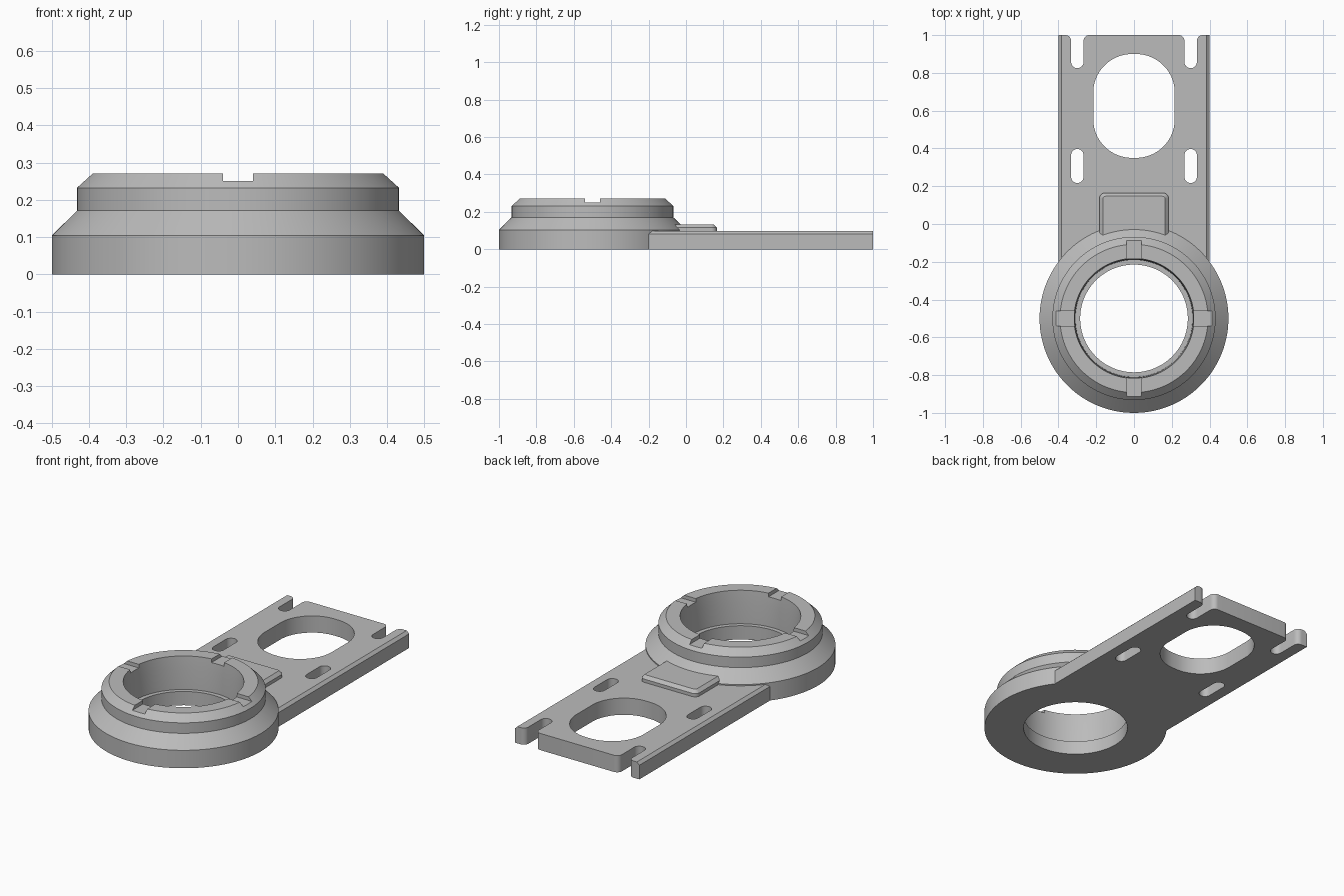
import bpy, bmesh, math

cube = bpy.data.objects.get("Cube")
if cube:
    bpy.data.objects.remove(cube, do_unlink=True)

grey = bpy.data.materials.new("light grey")
grey.use_nodes = True
colour = (0.5, 0.5, 0.5, 1)
grey.diffuse_color = colour
grey.node_tree.nodes["Principled BSDF"].inputs["Base Color"].default_value = colour

RING_Y = -0.5


def rounded(cx, cy, hx, hy, r, n=12):
    """Rounded rectangle outline; r = hx = hy gives a circle."""
    pts = []
    for k, (sx, sy) in enumerate([(1, 1), (-1, 1), (-1, -1), (1, -1)]):
        for i in range(n):
            a = (k + (i + 0.5) / n) * math.pi / 2
            pts.append((cx + sx * (hx - r) + r * math.cos(a),
                        cy + sy * (hy - r) + r * math.sin(a)))
    return pts


def loft(name, sections):
    """Closed solid through matching outlines, each given with its height."""
    bm = bmesh.new()
    rings = [[bm.verts.new((x, y, z)) for x, y in pts] for pts, z in sections]
    for low, high in zip(rings, rings[1:]):
        for i in range(len(low)):
            bm.faces.new((low[i - 1], low[i], high[i], high[i - 1]))
    bm.faces.new(rings[0][::-1])
    bm.faces.new(rings[-1])
    bmesh.ops.recalc_face_normals(bm, faces=bm.faces)
    mesh = bpy.data.meshes.new(name)
    bm.to_mesh(mesh)
    bm.free()
    mesh.materials.append(grey)
    ob = bpy.data.objects.new(name, mesh)
    bpy.context.collection.objects.link(ob)
    return ob


def lathe(name, profile):
    return loft(name, [(rounded(0, RING_Y, r, r, r, 32), z) for r, z in profile])


def combine(target, tool, operation):
    mod = target.modifiers.new(tool.name, 'BOOLEAN')
    mod.operation = operation
    mod.solver = 'EXACT'
    mod.object = tool
    bpy.context.view_layer.objects.active = target
    bpy.ops.object.modifier_apply(modifier=mod.name)
    bpy.data.objects.remove(tool, do_unlink=True)


def cut(name, outline, low=-0.1, high=0.4):
    combine(body, loft(name, [(outline, low), (outline, high)]), 'DIFFERENCE')


# Stepped ring
body = lathe("mounting_bracket", [(0.5, 0), (0.5, 0.104), (0.432, 0.171),
                                  (0.432, 0.232), (0.392, 0.271)])

# Flat arm with chamfered long edges
wide = rounded(0, 0.35, 0.4, 0.65, 0, 1)
narrow = rounded(0, 0.35, 0.384, 0.65, 0, 1)
combine(body, loft("arm", [(wide, 0), (wide, 0.082), (narrow, 0.097)]), 'UNION')

# Raised pad between ring and arm
pad_low = rounded(0, 0.0, 0.183, 0.165, 0.03)
pad_top = rounded(0, 0.0, 0.165, 0.147, 0.015)
combine(body, loft("pad", [(pad_low, 0.05), (pad_low, 0.116), (pad_top, 0.133)]), 'UNION')

# Bore with a narrow lower lip
combine(body, lathe("bore", [(0.285, -0.1), (0.285, 0.08), (0.31, 0.08),
                             (0.312, 0.2), (0.32, 0.3)]), 'DIFFERENCE')

# Four notches in the ring's rim
for dx, dy in [(1, 0), (-1, 0), (0, 1), (0, -1)]:
    cut("notch", rounded(0.37 * dx, RING_Y + 0.37 * dy,
                         0.1 if dx else 0.04, 0.1 if dy else 0.04, 0, 1), 0.25)

# Large opening in the arm
cut("opening", rounded(0, 0.625, 0.216, 0.275, 0.205))

# Closed slots and open slots with rounded mouths
w, f, steps = 0.033, 0.03, 8
half = [(w * math.sin(i / steps * math.pi / 2),
         0.825 + w - w * math.cos(i / steps * math.pi / 2)) for i in range(steps + 1)]
half += [(w + f - f * math.cos(i / steps * math.pi / 2),
          1 - f + f * math.sin(i / steps * math.pi / 2)) for i in range(steps + 1)]
half.append((w + f, 1.1))
mouth = half + [(-x, y) for x, y in reversed(half[1:])]
for side in (-1, 1):
    cut("closed_slot", rounded(side * 0.3, 0.307, w, 0.09, w))
    cut("open_slot", [(x + side * 0.3, y) for x, y in mouth])

# Smooth curves, crisp edges
bpy.ops.object.select_all(action='DESELECT')
body.select_set(True)
bpy.context.view_layer.objects.active = body
bpy.ops.object.shade_smooth_by_angle(angle=math.radians(20))
